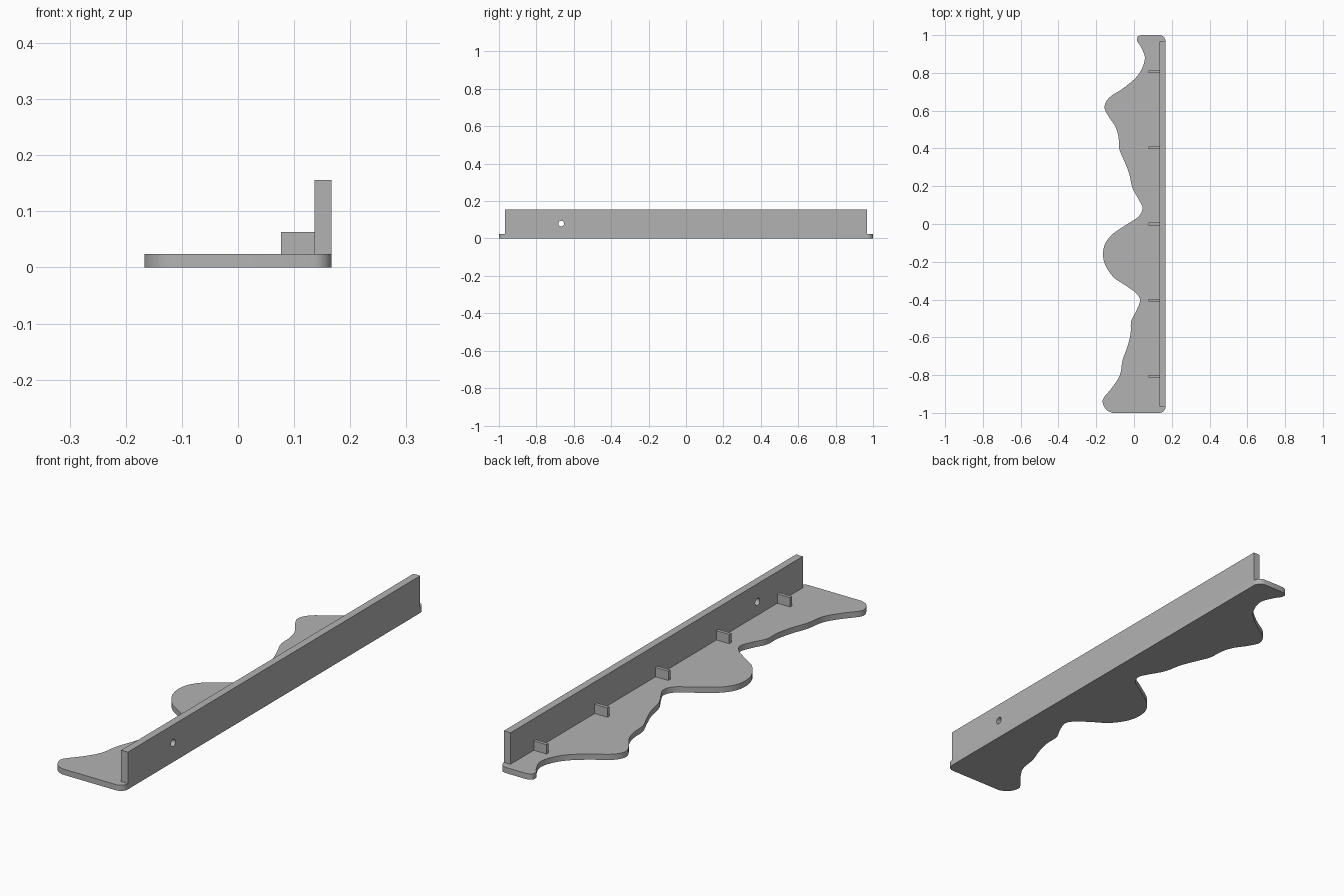
import bpy, bmesh, math
from mathutils import Vector

if "Cube" in bpy.data.objects:
    bpy.data.objects.remove(bpy.data.objects["Cube"])

grey = bpy.data.materials.new("plain grey")
grey.diffuse_color = (0.45, 0.45, 0.45, 1)
grey.use_nodes = True
grey.node_tree.nodes["Principled BSDF"].inputs["Base Color"].default_value = grey.diffuse_color


def finish(bm, name):
    bmesh.ops.recalc_face_normals(bm, faces=bm.faces)
    mesh = bpy.data.meshes.new(name)
    bm.to_mesh(mesh)
    bm.free()
    mesh.materials.append(grey)
    ob = bpy.data.objects.new(name, mesh)
    bpy.context.collection.objects.link(ob)
    return ob


def box(name, x0, x1, y0, y1, z0, z1):
    bm = bmesh.new()
    bmesh.ops.create_cube(bm, size=1)
    for v in bm.verts:
        v.co = ((x0 + x1) / 2 + v.co.x * (x1 - x0),
                (y0 + y1) / 2 + v.co.y * (y1 - y0),
                (z0 + z1) / 2 + v.co.z * (z1 - z0))
    return finish(bm, name)


def smooth_path(points, steps=5):
    """Catmull-Rom curve through the points."""
    p = [Vector(q) for q in points]
    p = [2 * p[0] - p[1]] + p + [2 * p[-1] - p[-2]]
    out = []
    for a, b, c, d in zip(p, p[1:], p[2:], p[3:]):
        for i in range(steps):
            t = i / steps
            out.append(0.5 * (2 * b + (c - a) * t + (2 * a - 5 * b + 4 * c - d) * t * t
                              + (3 * b - a - 3 * c + d) * t ** 3))
    return out + [p[-2]]


def corner(cx, cy, r, start):
    return [Vector((cx + r * math.cos(a), cy + r * math.sin(a)))
            for a in (math.radians(start + 90 * i / 8) for i in range(9))]


# Shelf: wavy front edge, straight back edge with rounded corners
T = 0.024
wave = [(0.04, 1), (0.02, 0.992), (0.016, 0.97), (0.035, 0.94), (0.057, 0.885), (0.045, 0.83),
        (0.01, 0.775), (-0.055, 0.72), (-0.13, 0.67), (-0.156, 0.62), (-0.135, 0.57),
        (-0.098, 0.515), (-0.082, 0.46), (-0.077, 0.395), (-0.05, 0.33), (-0.025, 0.265),
        (-0.008, 0.19), (0.025, 0.13), (0.045, 0.085), (0.025, 0.04), (-0.035, 0),
        (-0.12, -0.06), (-0.16, -0.125), (-0.157, -0.205), (-0.11, -0.28), (-0.045, -0.325),
        (0.01, -0.365), (0.032, -0.405), (0.012, -0.46), (-0.015, -0.515), (-0.018, -0.58),
        (-0.035, -0.65), (-0.06, -0.72), (-0.075, -0.8), (-0.115, -0.865), (-0.16, -0.92),
        (-0.165, -0.95), (-0.145, -0.985), (-0.115, -1)]
R = 0.033
outline = smooth_path(wave) + corner(0.167 - R, -1 + R, R, -90) + corner(0.167 - R, 1 - R, R, 0)
bm = bmesh.new()
face = bm.faces.new([bm.verts.new((p.x, p.y, 0)) for p in outline])
ext = bmesh.ops.extrude_face_region(bm, geom=[face])
bmesh.ops.translate(bm, vec=(0, 0, T),
                    verts=[g for g in ext["geom"] if isinstance(g, bmesh.types.BMVert)])
shelf = finish(bm, "wavy_shelf")

# Back board with two screw holes
board = box("back_board", 0.136, 0.167, -0.967, 0.967, T, 0.156)
bm = bmesh.new()
for y in (-0.667, 0.667):
    ring = bmesh.ops.create_cone(bm, cap_ends=True, segments=32, radius1=0.015, radius2=0.015, depth=0.2)
    for v in ring["verts"]:
        v.co = (0.15 + v.co.z, y + v.co.y, 0.08 + v.co.x)
cutter = finish(bm, "hole_cutter")
cutter.hide_render = True
cutter.hide_set(True)
cut = board.modifiers.new("screw holes", "BOOLEAN")
cut.operation, cut.solver, cut.object = "DIFFERENCE", "EXACT", cutter

# Small support tabs along the board
for i in range(-2, 3):
    y = i * 0.403
    box("support_tab", 0.077, 0.136, y - 0.007, y + 0.007, T, 0.063)

# Smooth curved sides, keep sharp edges
bpy.ops.object.select_all(action="DESELECT")
for ob in (shelf, board):
    ob.select_set(True)
    bpy.context.view_layer.objects.active = ob
bpy.ops.object.shade_smooth_by_angle(angle=math.radians(30))
